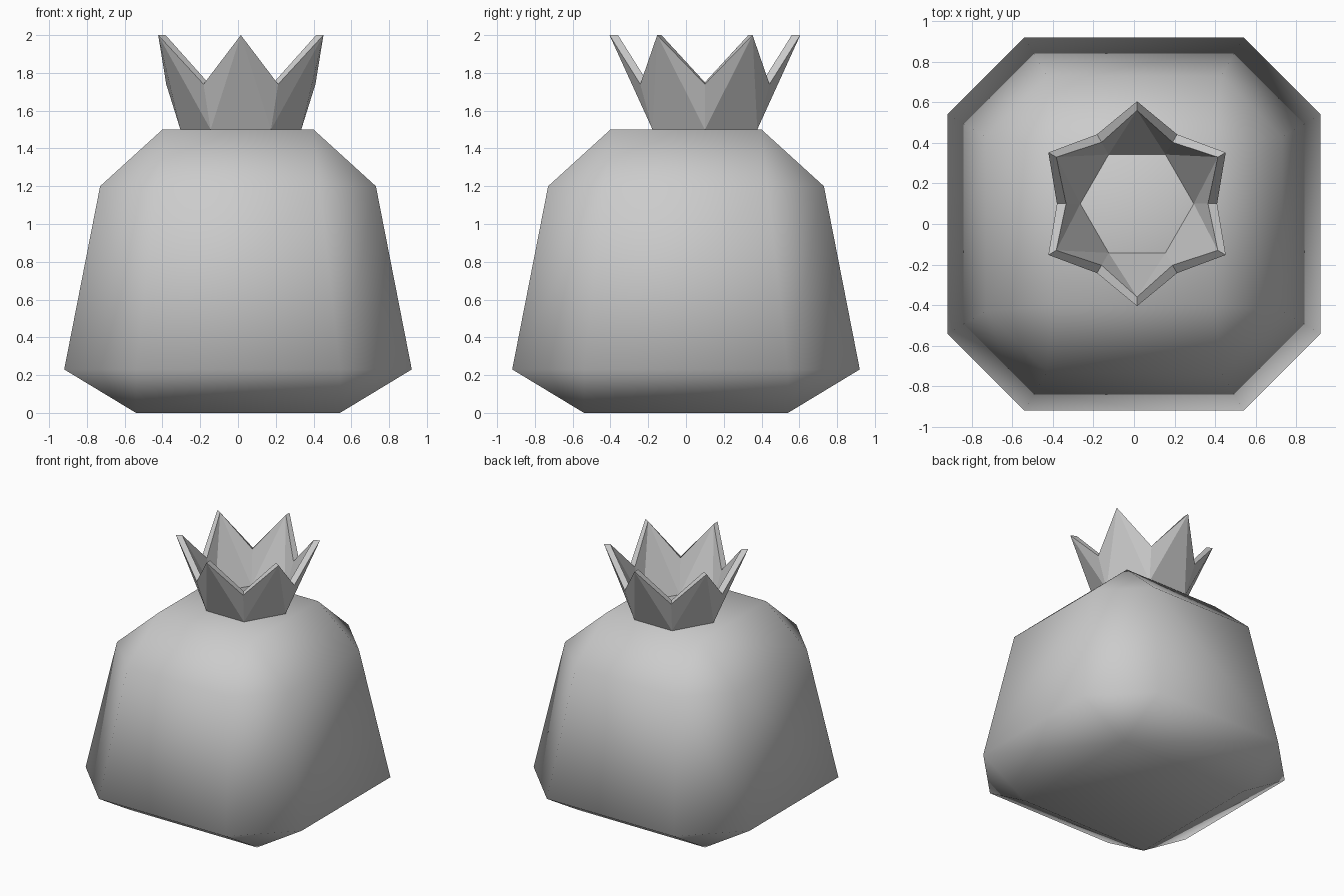
import bpy, bmesh
from math import cos, sin, pi

cube = bpy.data.objects.get("Cube")
if cube:
    bpy.data.objects.remove(cube, do_unlink=True)

# One plain grey for everything
grey = bpy.data.materials.new("light_grey")
grey.use_nodes = True
grey.diffuse_color = (0.6, 0.6, 0.6, 1)
grey.node_tree.nodes["Principled BSDF"].inputs["Base Color"].default_value = (0.6, 0.6, 0.6, 1)


def finish(bm, name, smooth):
    bmesh.ops.recalc_face_normals(bm, faces=bm.faces)
    for f in bm.faces:
        f.smooth = smooth
    mesh = bpy.data.meshes.new(name)
    bm.to_mesh(mesh)
    bm.free()
    mesh.materials.append(grey)
    obj = bpy.data.objects.new(name, mesh)
    bpy.context.collection.objects.link(obj)
    return obj


# Fruit body: tapered block with every edge and corner cut, shaded smooth
bm = bmesh.new()
signs = [(sx, sy) for sx in (-1, 1) for sy in (-1, 1)]
profile = [(0.54, 0.54, 0), (0.92, 0.54, 0.23), (0.54, 0.92, 0.23),
           (0.73, 0.43, 1.2), (0.43, 0.73, 1.2), (0.4, 0.4, 1.5)]
for x, y, z in profile:
    for sx, sy in signs:
        bm.verts.new((sx * x, sy * y, z))
bmesh.ops.convex_hull(bm, input=bm.verts)
bmesh.ops.dissolve_limit(bm, angle_limit=0.01, verts=bm.verts, edges=bm.edges)
finish(bm, "fruit_body", True)

# Crown: six pointed petals in a thick flaring ring, flat faces
CX, CY, PETALS = 0.015, 0.1, 6
bm = bmesh.new()


def ring(radius, z, shift):
    verts = []
    for i in range(PETALS):
        a = (i + shift) * 2 * pi / PETALS
        verts.append(bm.verts.new((CX + radius * cos(a), CY + radius * sin(a), z)))
    return verts


outer = [ring(0.32, 1.5, 0), ring(0.395, 1.74, 0), ring(0.505, 2.0, 0.5)]
inner = [ring(0.28, 1.5, 0), ring(0.35, 1.75, 0), ring(0.46, 2.0, 0.5)]
for i in range(PETALS):
    j = (i + 1) % PETALS
    for base, valley, tip in (outer, inner):
        bm.faces.new((base[i], base[j], tip[i]))
        bm.faces.new((base[i], tip[i], valley[i]))
        bm.faces.new((base[j], valley[j], tip[i]))
    # Rim along both slopes of the petal, and the underside
    for a in (i, j):
        bm.faces.new((outer[1][a], outer[2][i], inner[2][i], inner[1][a]))
    bm.faces.new((outer[0][i], outer[0][j], inner[0][j], inner[0][i]))
finish(bm, "crown", False)
